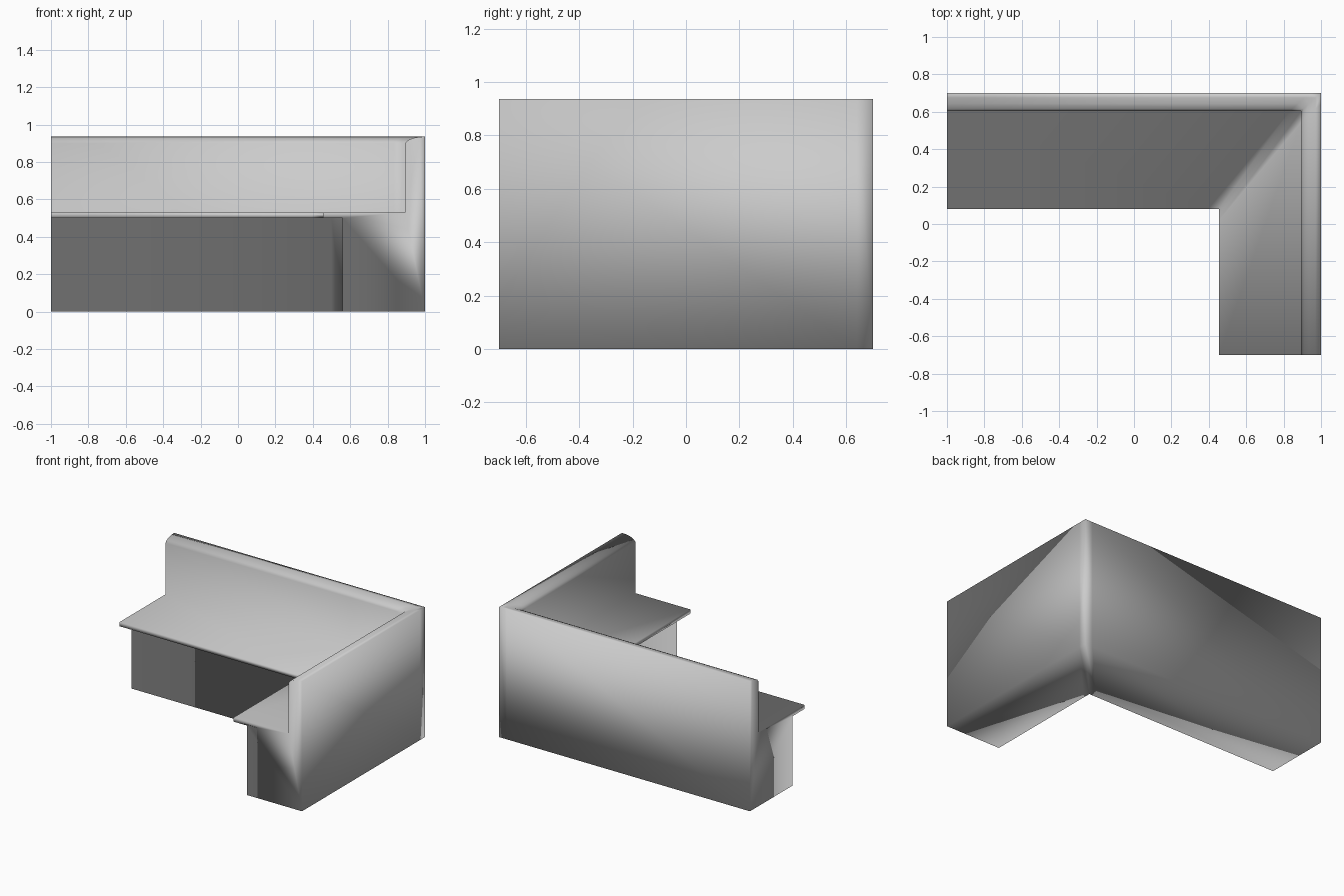
import bpy
import bmesh

if "Cube" in bpy.data.objects:
    bpy.data.objects.remove(bpy.data.objects["Cube"])

# Cross-section of the corner sofa: (depth on right arm, depth on back run, height),
# depths measured inward from the outer walls
PROFILE = [
    (0.00, 0.00, 0.00),     # outer wall
    (0.00, 0.00, 0.936),
    (0.03, 0.025, 0.934),   # rounded top of the backrest
    (0.065, 0.057, 0.928),
    (0.092, 0.083, 0.916),
    (0.107, 0.097, 0.90),
    (0.107, 0.097, 0.53),   # backrest meets seat
    (0.545, 0.62, 0.53),    # seat top and thin overhanging edge
    (0.545, 0.62, 0.50),
    (0.44, 0.485, 0.50),    # recessed base
    (0.44, 0.485, 0.00),
]
X_OUT, Y_OUT = 1.0, 0.7
LOOP = 0.06                 # support loops either side of the mitre


def sweep_corner(name, profile):
    """Sweep a section along the back run, round a mitred corner, down the arm."""
    bm = bmesh.new()
    stations = [
        lambda dx, dy: (-X_OUT, Y_OUT - dy),
        lambda dx, dy: (X_OUT - dx - LOOP, Y_OUT - dy),
        lambda dx, dy: (X_OUT - dx, Y_OUT - dy),
        lambda dx, dy: (X_OUT - dx, Y_OUT - dy - LOOP),
        lambda dx, dy: (X_OUT - dx, -Y_OUT),
    ]
    rings = [[bm.verts.new((*place(dx, dy), z)) for dx, dy, z in profile]
             for place in stations]
    n = len(profile)
    for a, b in zip(rings, rings[1:]):
        for i in range(n):
            j = (i + 1) % n
            bm.faces.new((a[i], a[j], b[j], b[i]))
    # Flat ends
    bm.faces.new(rings[0])
    bm.faces.new(rings[-1])
    bmesh.ops.recalc_face_normals(bm, faces=bm.faces)
    mesh = bpy.data.meshes.new(name)
    bm.to_mesh(mesh)
    bm.free()
    obj = bpy.data.objects.new(name, mesh)
    bpy.context.collection.objects.link(obj)
    return obj


# One continuous, softly shaded body: base, seat and backrest
sofa = sweep_corner("corner_sofa_body", PROFILE)
bpy.context.view_layer.objects.active = sofa
sofa.select_set(True)
bpy.ops.object.shade_smooth()
